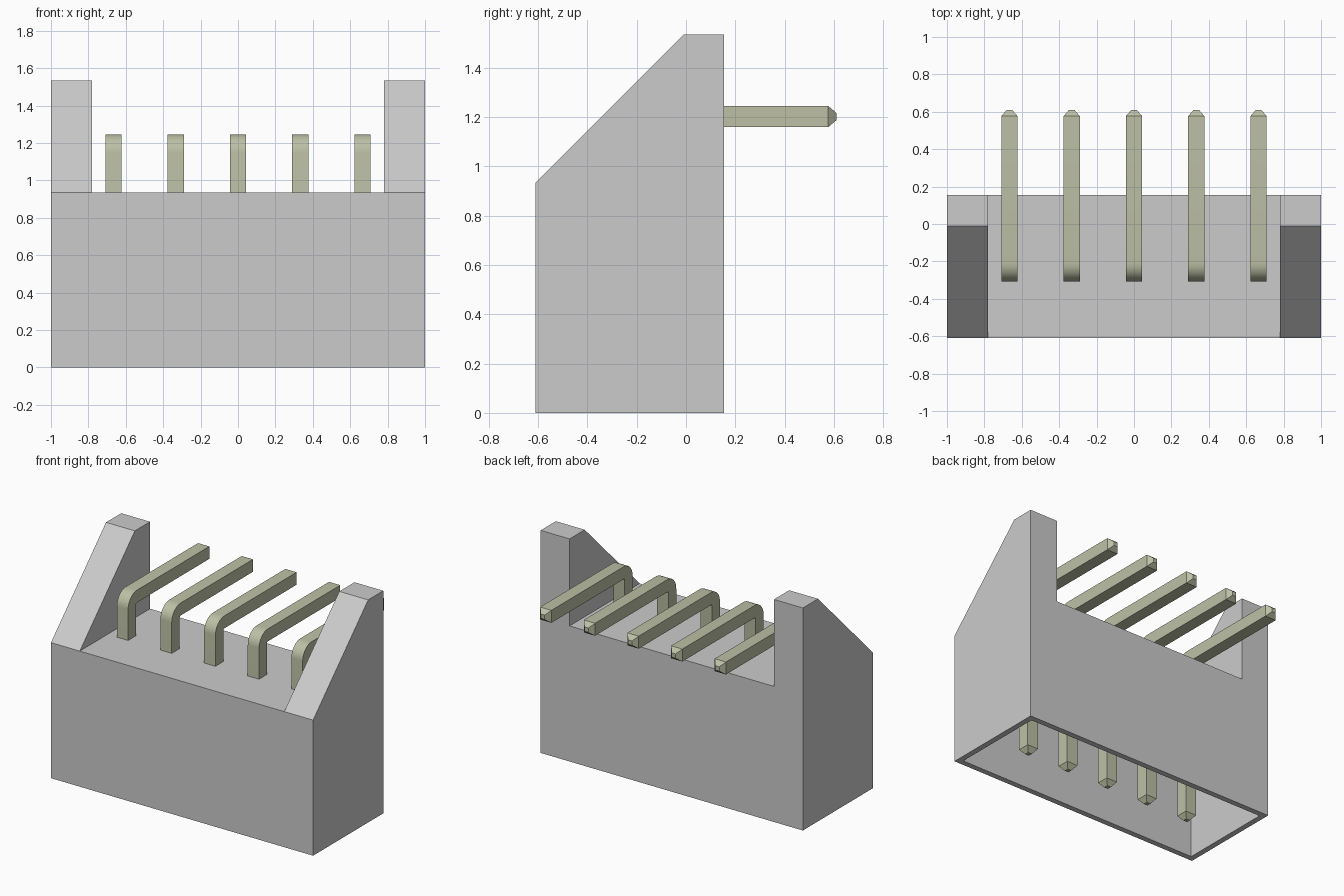
import bpy, bmesh, math
from mathutils import Vector

cube = bpy.data.objects.get("Cube")
if cube:
    bpy.data.objects.remove(cube, do_unlink=True)


def make_material(name, color):
    mat = bpy.data.materials.new(name)
    mat.use_nodes = True
    mat.diffuse_color = color
    mat.node_tree.nodes["Principled BSDF"].inputs["Base Color"].default_value = color
    return mat


plastic = make_material("light grey plastic", (0.6, 0.6, 0.6, 1))
metal = make_material("dull tin", (0.51, 0.53, 0.38, 1))


def add_object(name, bm, mat):
    bmesh.ops.recalc_face_normals(bm, faces=bm.faces)
    mesh = bpy.data.meshes.new(name)
    bm.to_mesh(mesh)
    bm.free()
    mesh.materials.append(mat)
    obj = bpy.data.objects.new(name, mesh)
    bpy.context.collection.objects.link(obj)
    return obj


def prism(name, profile, half_width, mat):
    """Extrude a (y, z) side profile symmetrically along x."""
    bm = bmesh.new()
    face = bm.faces.new([bm.verts.new((-half_width, y, z)) for y, z in profile])
    extruded = bmesh.ops.extrude_face_region(bm, geom=[face])["geom"]
    moved = [v for v in extruded if isinstance(v, bmesh.types.BMVert)]
    bmesh.ops.translate(bm, verts=moved, vec=(2 * half_width, 0, 0))
    return add_object(name, bm, mat)


def box_profile(y0, y1, z0, z1):
    return [(y0, z0), (y1, z0), (y1, z1), (y0, z1)]


def select_only(obj):
    bpy.ops.object.select_all(action='DESELECT')
    obj.select_set(True)
    bpy.context.view_layer.objects.active = obj


def cut(target, cutter):
    cutter.hide_render = True
    mod = target.modifiers.new("cut", 'BOOLEAN')
    mod.operation = 'DIFFERENCE'
    mod.solver = 'EXACT'
    mod.object = cutter
    select_only(target)
    bpy.ops.object.modifier_apply(modifier=mod.name)
    bpy.data.objects.remove(cutter, do_unlink=True)


# Housing: sloped block, notched between the ears and hollow underneath
FRONT, BACK, DECK, TOP = -0.61, 0.155, 0.935, 1.535
WALL = 0.04
housing = prism("housing", [(FRONT, 0), (BACK, 0), (BACK, TOP), (-0.01, TOP),
                            (FRONT, DECK)], 1.0, plastic)
cut(housing, prism("notch_cutter", box_profile(-1, 1, DECK, 2), 0.78, plastic))
cut(housing, prism("cavity_cutter",
                   box_profile(FRONT + WALL, BACK - WALL, -0.2, 0.8), 1 - WALL, plastic))

# Pins: square wire with a rounded right-angle bend and bevelled tips
HALF, RADIUS, BEND_STEPS = 0.043, 0.055, 8
STEM_Y, ARM_Z = -0.265, 1.2025


def pin(name, x):
    # Each station holds y, z, heading from vertical and half thickness
    stations = [(STEM_Y, 0.025, 0, HALF * 0.35), (STEM_Y, 0.06, 0, HALF)]
    for i in range(BEND_STEPS + 1):
        a = math.pi / 2 * i / BEND_STEPS
        stations.append((STEM_Y + RADIUS * (1 - math.cos(a)),
                         ARM_Z - RADIUS * (1 - math.sin(a)), a, HALF))
    stations += [(0.577, ARM_Z, math.pi / 2, HALF),
                 (0.61, ARM_Z, math.pi / 2, HALF * 0.35)]
    bm = bmesh.new()
    rings = []
    for y, z, a, h in stations:
        side = Vector((0, math.cos(a), -math.sin(a)))
        center = Vector((x, y, z))
        rings.append([bm.verts.new(center + Vector((sx * h, 0, 0)) + side * sy * h)
                      for sx, sy in ((-1, -1), (1, -1), (1, 1), (-1, 1))])
    for low, high in zip(rings, rings[1:]):
        for i in range(4):
            j = (i + 1) % 4
            bm.faces.new((low[i], low[j], high[j], high[i]))
    bm.faces.new(rings[0])
    bm.faces.new(rings[-1])
    obj = add_object(name, bm, metal)
    select_only(obj)
    bpy.ops.object.shade_smooth_by_angle(angle=math.radians(30))


for n in range(5):
    pin(f"pin_{n + 1}", (n - 2) * 0.333)
